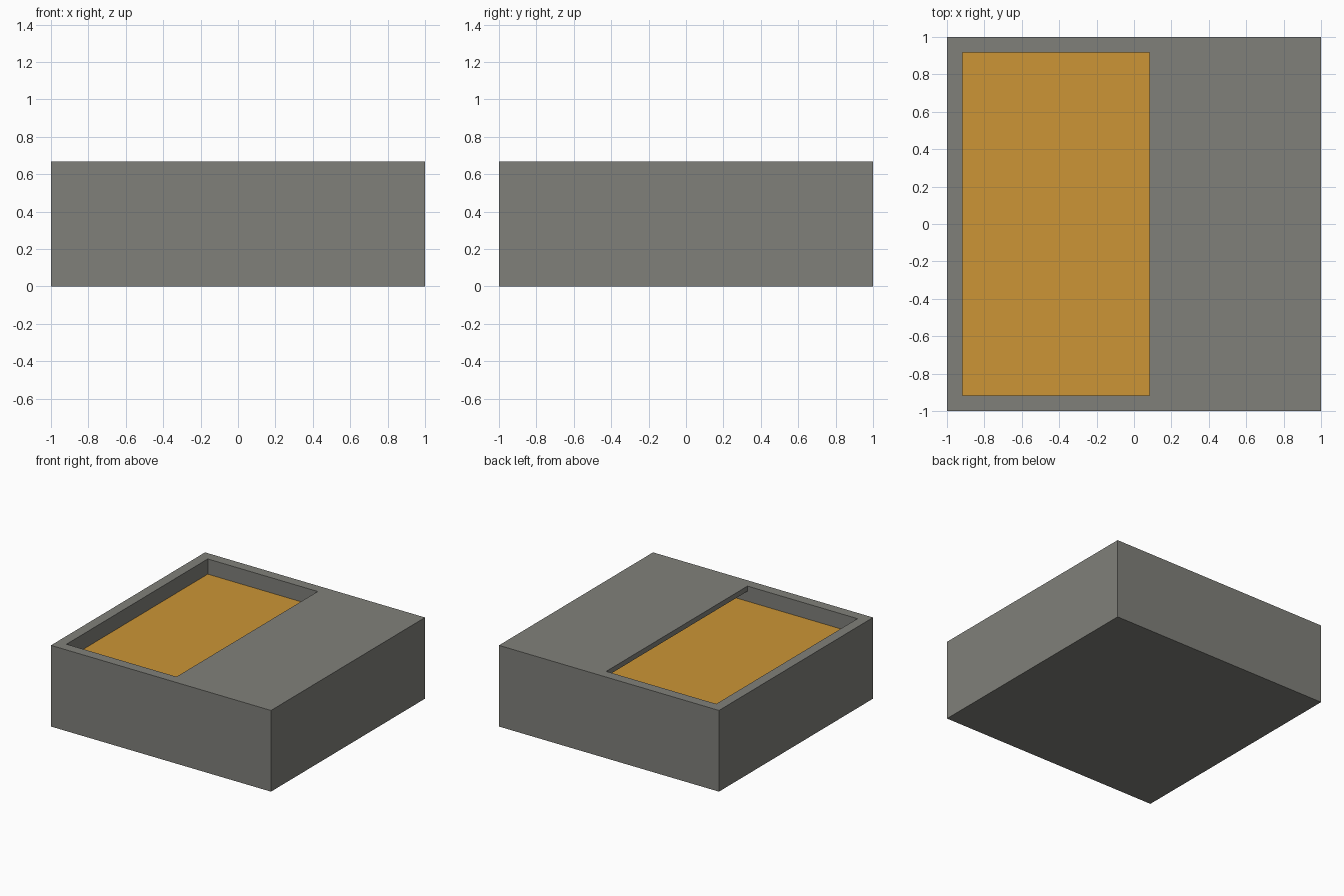
import bpy
import bmesh

cube = bpy.data.objects.get("Cube")
if cube:
    bpy.data.objects.remove(cube, do_unlink=True)

SIZE, HEIGHT, WALL = 1.0, 0.667, 0.083      # half width, height, wall thickness
INNER = SIZE - WALL
FLOOR, SAND_TOP, LID_BOTTOM = 0.083, 0.542, 0.625
LID_EDGE = 0.083                            # x where the half lid begins


def material(name, rgb):
    mat = bpy.data.materials.new(name)
    mat.use_nodes = True
    mat.diffuse_color = (*rgb, 1)
    bsdf = next(n for n in mat.node_tree.nodes if n.type == 'BSDF_PRINCIPLED')
    bsdf.inputs["Base Color"].default_value = (*rgb, 1)
    return mat


def prism(name, profile, half_depth, mat):
    """Extrude an x-z profile along y."""
    bm = bmesh.new()
    face = bm.faces.new([bm.verts.new((x, -half_depth, z)) for x, z in profile])
    ext = bmesh.ops.extrude_face_region(bm, geom=[face])
    verts = [g for g in ext["geom"] if isinstance(g, bmesh.types.BMVert)]
    bmesh.ops.translate(bm, verts=verts, vec=(0, 2 * half_depth, 0))
    bmesh.ops.recalc_face_normals(bm, faces=bm.faces)
    mesh = bpy.data.meshes.new(name)
    bm.to_mesh(mesh)
    bm.free()
    mesh.materials.append(mat)
    obj = bpy.data.objects.new(name, mesh)
    bpy.context.collection.objects.link(obj)
    return obj


def rect(x0, x1, z0, z1):
    return [(x0, z0), (x1, z0), (x1, z1), (x0, z1)]


stone = material("stone grey", (0.216, 0.216, 0.195))
amber = material("amber fill", (0.604, 0.301, 0.037))

# Box with a half-covered top
box = prism("box", rect(-SIZE, SIZE, 0, HEIGHT), SIZE, stone)

# Hollow: a full-width chamber that opens upward beside the lid
hollow = prism("hollow_cutter", [
    (-INNER, FLOOR), (INNER, FLOOR), (INNER, LID_BOTTOM),
    (LID_EDGE, LID_BOTTOM), (LID_EDGE, HEIGHT + 0.1), (-INNER, HEIGHT + 0.1),
], INNER, stone)
hollow.hide_render = True
cut = box.modifiers.new("hollow", 'BOOLEAN')
cut.operation = 'DIFFERENCE'
cut.solver = 'EXACT'
cut.object = hollow
bpy.context.view_layer.objects.active = box
bpy.ops.object.modifier_apply(modifier=cut.name)
bpy.data.objects.remove(hollow, do_unlink=True)

# Contents, running on beneath the lid
prism("fill", rect(-INNER, INNER, FLOOR, SAND_TOP), INNER, amber)
